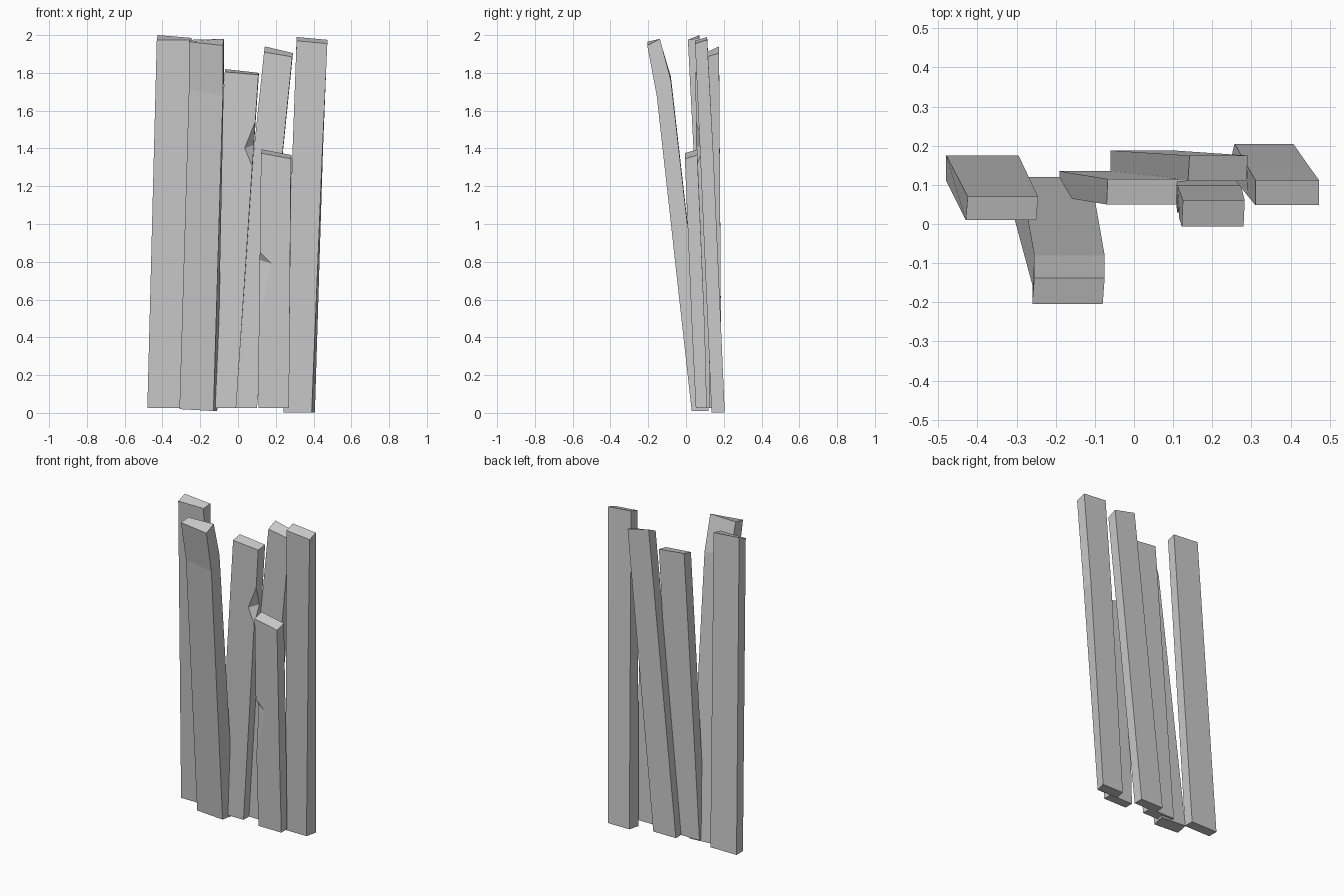
import bpy, bmesh

if "Cube" in bpy.data.objects:
    bpy.data.objects.remove(bpy.data.objects["Cube"])


def make_object(name, bm):
    bmesh.ops.recalc_face_normals(bm, faces=bm.faces)
    mesh = bpy.data.meshes.new(name)
    bm.to_mesh(mesh)
    bm.free()
    obj = bpy.data.objects.new(name, mesh)
    bpy.context.collection.objects.link(obj)
    return obj


def plank(name, *rings):
    """Loft of rings: x left, x right, y front, y back, z (one or four corners), back x shift."""
    bm = bmesh.new()
    loops = []
    for xl, xr, yf, yb, z, dx in rings:
        zs = z if isinstance(z, tuple) else (z,) * 4
        corners = ((xl, yf), (xr, yf), (xr + dx, yb), (xl + dx, yb))
        loops.append([bm.verts.new((x, y, h)) for (x, y), h in zip(corners, zs)])
    for a, b in zip(loops, loops[1:]):
        for i in range(4):
            j = (i + 1) % 4
            bm.faces.new((a[i], a[j], b[j], b[i]))
    bm.faces.new(loops[0][::-1])
    bm.faces.new(loops[-1])
    return make_object(name, bm)


def chip(obj, points):
    """Cut a splinter, the convex hull of the points, out of a plank."""
    bm = bmesh.new()
    for p in points:
        bm.verts.new(p)
    bmesh.ops.convex_hull(bm, input=bm.verts)
    cutter = make_object("chip_cutter", bm)
    cutter.hide_render = True
    mod = obj.modifiers.new("chip", 'BOOLEAN')
    mod.operation = 'DIFFERENCE'
    mod.solver = 'EXACT'
    mod.object = cutter
    bpy.context.view_layer.objects.active = obj
    bpy.ops.object.modifier_apply(modifier=mod.name)
    bpy.data.objects.remove(cutter)


# Far left plank
plank("left_plank",
      (-0.48, -0.295, 0.11, 0.175, 0.025, 0),
      (-0.43, -0.25, 0.01, 0.07, (1.975, 1.975, 1.985, 2.0), 0.005))

# Plank that leans forward and bends near the top
plank("leaning_plank",
      (-0.31, -0.13, 0.03, 0.12, (0.02, 0.01, 0.01, 0.02), 0.02),
      (-0.26, -0.08, -0.155, -0.08, (1.71, 1.68, 1.76, 1.78), 0.005),
      (-0.26, -0.08, -0.205, -0.138, (1.965, 1.945, 1.98, 1.975), 0.005))

# Centre plank with a splintered right edge
centre = plank("centre_plank",
               (-0.19, -0.01, 0.07, 0.135, 0.025, 0),
               (-0.07, 0.108, 0.05, 0.115, (1.805, 1.79, 1.80, 1.82), 0.003))
chip(centre, [(0.03, 0.05, 1.40), (0.10, 0.05, 1.57), (0.078, 0.05, 1.28),
              (0.09, 0.10, 1.42), (0.2, -0.05, 1.42)])

# Slanted plank at the back
plank("slanted_plank",
      (-0.06, 0.10, 0.125, 0.188, 0.025, 0),
      (0.138, 0.287, 0.11, 0.175, (1.91, 1.885, 1.905, 1.94), 0.004))

# Short broken plank at the front, with a notch on its left edge
short = plank("short_plank",
              (0.108, 0.27, 0.052, 0.11, 0.025, 0),
              (0.11, 0.273, 0.032, 0.10, 0.435, 0),
              (0.122, 0.28, -0.006, 0.06, (1.375, 1.345, 1.365, 1.395), 0.003))
chip(short, [(0.18, 0.015, 0.79), (0.10, 0.005, 0.88), (0.112, 0.045, 0.81),
             (0.10, 0.035, 0.45), (0.05, -0.05, 0.78)])

# Far right plank
plank("right_plank",
      (0.24, 0.39, 0.135, 0.205, 0.003, 0.017),
      (0.288, 0.446, 0.075, 0.145, 1.37, 0.003),
      (0.31, 0.473, 0.048, 0.112, (1.97, 1.955, 1.975, 1.99), 0.0))
